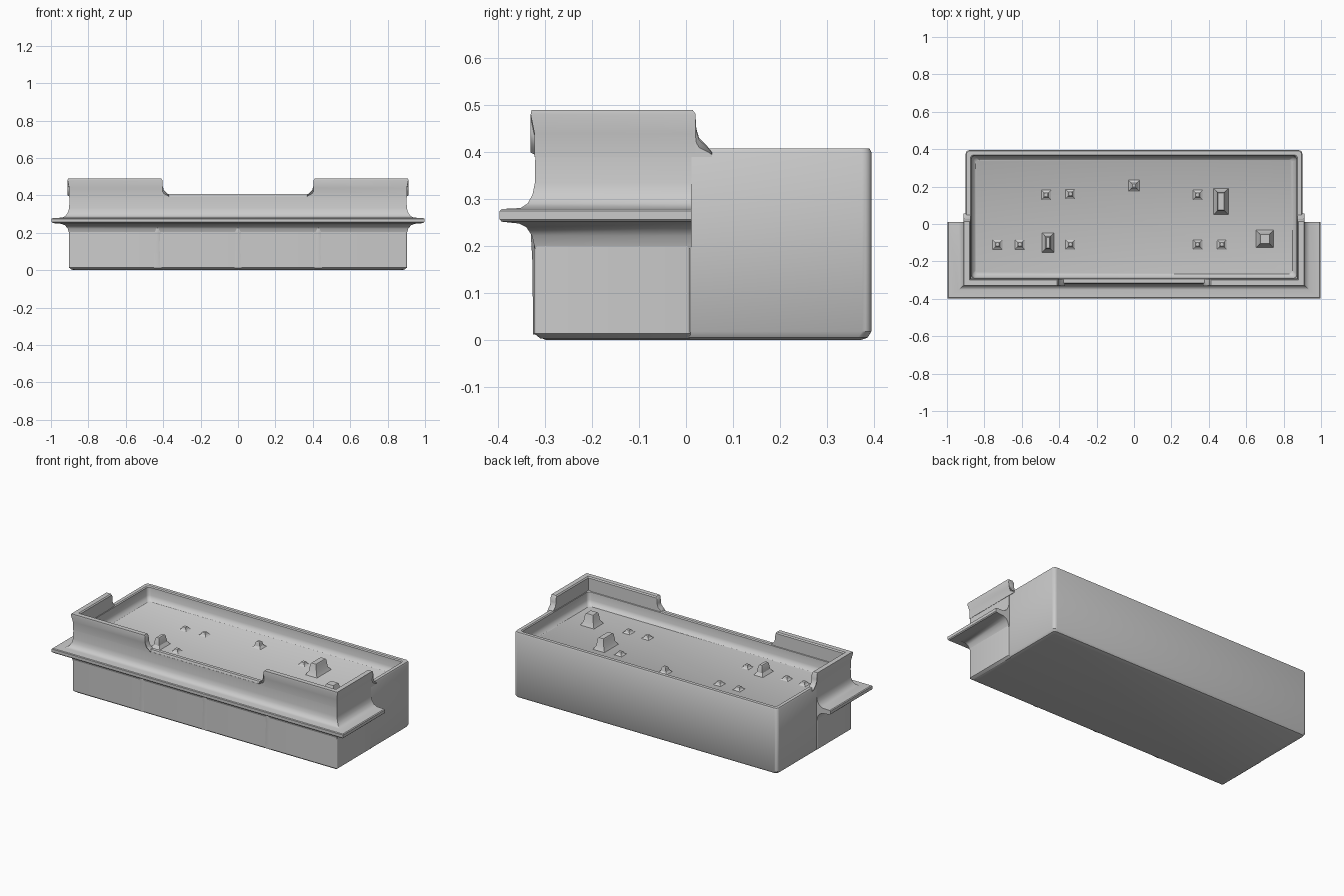
import bpy, bmesh, math

if "Cube" in bpy.data.objects:
    bpy.data.objects.remove(bpy.data.objects["Cube"])

FLOOR = 0.325           # roof floor height
X, YF, YB = 0.9, -0.32, 0.395   # outer wall planes


def finish(bm, name, angle=35):
    bmesh.ops.recalc_face_normals(bm, faces=bm.faces)
    me = bpy.data.meshes.new(name)
    bm.to_mesh(me)
    bm.free()
    ob = bpy.data.objects.new(name, me)
    bpy.context.collection.objects.link(ob)
    bpy.ops.object.select_all(action='DESELECT')
    ob.select_set(True)
    bpy.context.view_layer.objects.active = ob
    bpy.ops.object.shade_smooth_by_angle(angle=math.radians(angle))
    return ob


def skin(name, rings, angle=35):
    """Join equal closed rings of points and cap both ends."""
    bm = bmesh.new()
    vs = [[bm.verts.new(p) for p in r] for r in rings]
    n = len(rings[0])
    for a, b in zip(vs, vs[1:]):
        for i in range(n):
            j = (i + 1) % n
            bm.faces.new((a[i], a[j], b[j], b[i]))
    bm.faces.new(vs[0])
    bm.faces.new(vs[-1])
    return finish(bm, name, angle)


def round_rect(x0, x1, y0, y1, r, z, seg=4):
    pts = []
    for k, (cx, cy) in enumerate(((x1 - r, y1 - r), (x0 + r, y1 - r),
                                  (x0 + r, y0 + r), (x1 - r, y0 + r))):
        for i in range(seg + 1):
            a = math.pi / 2 * (k + i / seg)
            pts.append((cx + r * math.cos(a), cy + r * math.sin(a), z))
    return pts


def wall_ring(inset, z, r=0.02):
    return round_rect(-X + inset, X - inset, YF + inset, YB - inset, r, z)


# Main block with low parapet and coved sunken roof
skin("building_shell", [wall_ring(*s) for s in (
    (0.022, 0.0), (0.008, 0.005), (0.0, 0.018), (0.0, 0.400), (0.004, 0.408),
    (0.025, 0.408), (0.030, 0.402), (0.032, 0.355), (0.038, 0.337),
    (0.052, FLOOR))])

# Thin canopy with flared fillets, wrapped round the front and half the sides
canopy = [(-0.015, 0.395), (0.001, 0.395), (0.002, 0.335), (0.007, 0.31),
          (0.017, 0.291), (0.032, 0.281), (0.073, 0.279), (0.077, 0.275),
          (0.077, 0.257), (0.073, 0.252), (0.036, 0.248), (0.02, 0.240),
          (0.008, 0.222), (0.002, 0.195), (-0.015, 0.195)]
path = [(X, 0.012, 1.25, 0), (X, YF, 1.25, -1), (-X, YF, -1.25, -1), (-X, 0.012, -1.25, 0)]
skin("wraparound_canopy",
     [[(x + o * dx, y + o * dy, z) for o, z in canopy] for x, y, dx, dy in path])

# Front ground storey, slightly proud of the rear walls
skin("front_base", [round_rect(-X - i, X + i, YF - i, 0.01, 0.008, z) for i, z in (
    (-0.01, 0.003), (0.004, 0.014), (0.004, 0.235))])


# Raised corner parapets with a rounded step at each free end
step = [(0.035, 0.400), (0.026, 0.412), (0.008, 0.430), (0.002, 0.450),
        (0.0, 0.482), (-0.006, 0.490)]


def parapet(name, s):
    st = [(s * X, 0.02 + d, s, 0, t) for d, t in step]
    st.append((s * X, YF, s, -1, 0.49))
    st += [(s * (0.405 - d), YF, 0, -1, t) for d, t in reversed(step)]
    rings = []
    for x, y, dx, dy, t in st:
        lift = t - 0.39
        prof = [(-0.028, 0), (0.003, 0), (0.003, 0.5), (0.011, 0.9), (0.009, 1),
                (-0.020, 1), (-0.026, 0.93)]
        rings.append([(x + o * dx, y + o * dy, 0.39 + f * lift) for o, f in prof])
    skin(name, rings)


for s, side in ((1, "right"), (-1, "left")):
    parapet("raised_parapet_" + side, s)

# Shallow tapered pilasters dividing the shopfront
for i, x in enumerate((-0.43, 0, 0.43)):
    skin(f"front_pilaster_{i + 1}", [
        [(x - w, -0.31, z), (x - w, -0.3235, z), (x, -0.3235 - d, z),
         (x + w, -0.3235, z), (x + w, -0.31, z)]
        for w, d, z in ((0.02, 0.002, 0.012), (0.014, 0.004, 0.17), (0.02, 0.008, 0.24))])


# Rooftop units and vents with spreading feet
def vent(name, x, y, w, l, h):
    skin(name, [[(x + a * (w / 2 + e), y + b * (l / 2 + e), FLOOR + z)
                 for a, b in ((-1, -1), (1, -1), (1, 1), (-1, 1))]
                for e, z in ((0.022, -0.004), (0.006, h * 0.3), (0, h * 0.9), (-0.004, h))], 25)


for i, v in enumerate(((0.465, 0.12, 0.04, 0.10, 0.07), (0.70, -0.08, 0.055, 0.055, 0.07),
                       (-0.46, -0.10, 0.025, 0.065, 0.06), (0, 0.205, 0.025, 0.025, 0.035))):
    vent(f"roof_unit_{i + 1}", *v)
for i, (x, y) in enumerate(((-0.47, 0.155), (-0.34, 0.16), (0.34, 0.155), (0.34, -0.11),
                            (0.47, -0.11), (-0.34, -0.11), (-0.61, -0.11), (-0.73, -0.11))):
    vent(f"roof_vent_{i + 1}", x, y, 0.02, 0.02, 0.02)
